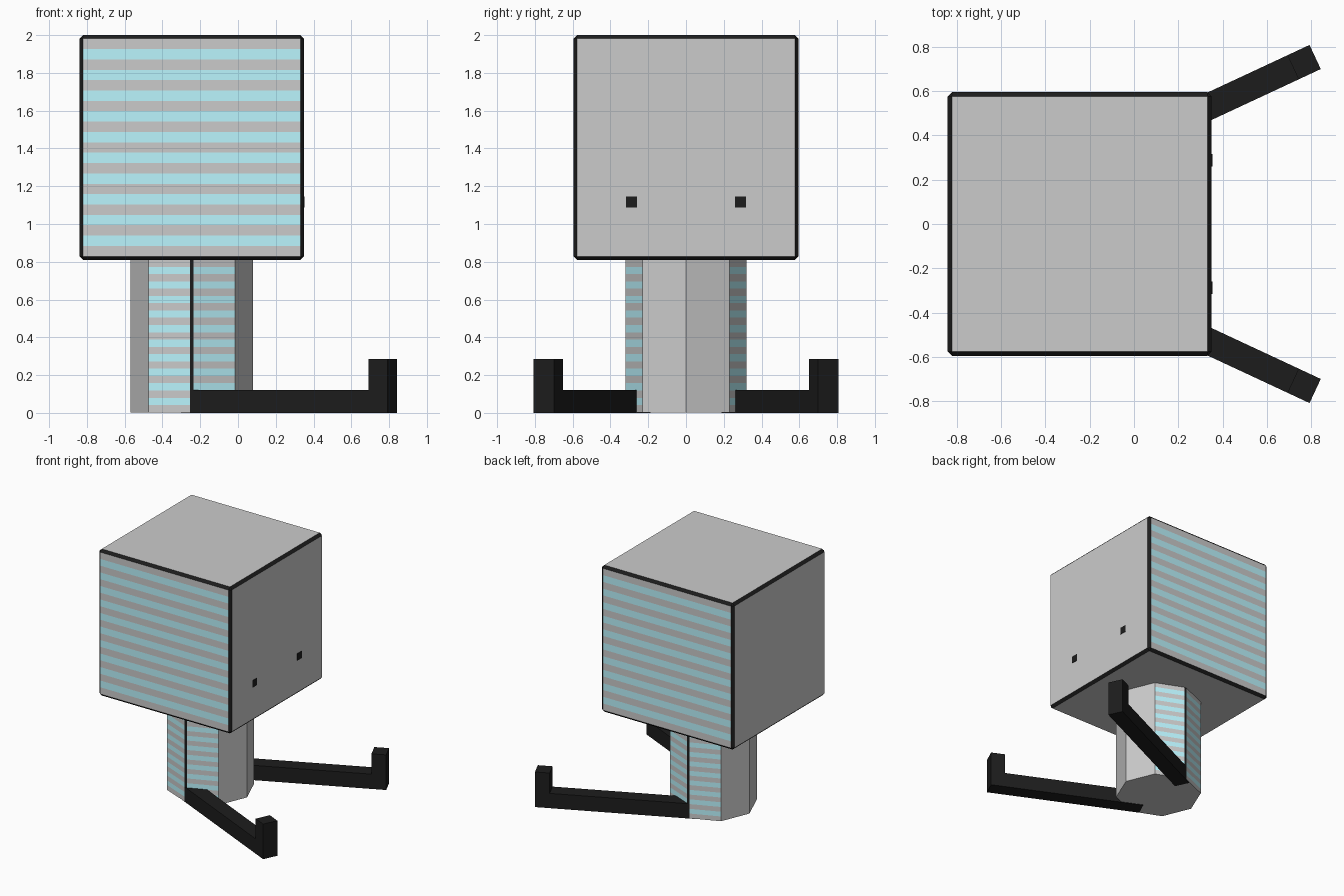
import bpy, bmesh, math
from mathutils import Matrix, Vector

if "Cube" in bpy.data.objects:
    bpy.data.objects.remove(bpy.data.objects["Cube"])

CX = -0.245          # shared centre line of head and body
BANDS = 21           # alternating grey / cyan bands


def material(name, rgb):
    m = bpy.data.materials.new(name)
    m.diffuse_color = (*rgb, 1)
    m.use_nodes = True
    m.node_tree.nodes["Principled BSDF"].inputs["Base Color"].default_value = m.diffuse_color
    return m


GREY = material("grey", (0.8, 0.8, 0.8))
BLACK = material("black", (0.012, 0.012, 0.012))
CYAN = material("cyan", (0.5, 0.92, 1.0))


def finish(name, bm, mats):
    me = bpy.data.meshes.new(name)
    bm.normal_update()
    bm.to_mesh(me)
    bm.free()
    for m in mats:
        me.materials.append(m)
    ob = bpy.data.objects.new(name, me)
    bpy.context.collection.objects.link(ob)
    return ob


def stripe(bm, z0, z1):
    """Cut the grey panels facing front and back into bands, colour every second one."""
    def panels():
        bm.normal_update()
        return [f for f in bm.faces if f.material_index == 0 and abs(f.normal.y) > 0.8]
    step = (z1 - z0) / BANDS
    for i in range(1, BANDS):
        fs = panels()
        geom = fs + list({e for f in fs for e in f.edges}) + list({v for f in fs for v in f.verts})
        bmesh.ops.bisect_plane(bm, geom=geom, dist=1e-6,
                               plane_co=(0, 0, z0 + i * step), plane_no=(0, 0, 1))
    for f in panels():
        if int((f.calc_center_median().z - z0) / step) % 2:
            f.material_index = 2


def box(bm, centre, size):
    mat = Matrix.Translation(centre) @ Matrix.Diagonal((*size, 1))
    bmesh.ops.create_cube(bm, size=1, matrix=mat)


# head: cube with black chamfered edges and striped front and back
bm = bmesh.new()
box(bm, (CX, 0, 1.405), (1.19, 1.19, 1.19))
bmesh.ops.bevel(bm, geom=bm.edges[:], offset=0.019, segments=1, affect='EDGES', material=1)
stripe(bm, 0.829, 1.981)
finish("head", bm, (GREY, BLACK, CYAN))

# body: octagonal column with black front and back edges
bm = bmesh.new()
Z0, Z1 = 0.003, 0.812
bmesh.ops.create_cone(bm, cap_ends=True, segments=8, radius1=0.325, radius2=0.325,
                      depth=Z1 - Z0, matrix=Matrix.Translation((CX, 0, (Z0 + Z1) / 2)))
ridges = [e for e in bm.edges if all(abs(v.co.x - CX) < 0.01 and abs(v.co.y) > 0.3 for v in e.verts)]
bmesh.ops.bevel(bm, geom=ridges, offset=0.011, segments=1, affect='EDGES', material=1)
stripe(bm, Z0, Z1)
finish("body", bm, (GREY, BLACK, CYAN))

# eyes: small squares low on the face
bm = bmesh.new()
for s in (-1, 1):
    box(bm, (0.346, s * 0.288, 1.116), (0.014, 0.057, 0.057))
finish("eyes", bm, (BLACK,))

# legs: L-shaped bars splayed 25 degrees, toes turned up
L, W, H, TOE, TIP = 1.207, 0.12, 0.12, 0.11, 0.285
PROFILE = [(0, 0), (L, 0), (L, TIP), (L - TOE, TIP), (L - TOE, H), (0, H)]
for s, name in ((-1, "front_leg"), (1, "back_leg")):
    bm = bmesh.new()
    face = bm.faces.new([bm.verts.new((x, -W / 2, z)) for x, z in PROFILE])
    ext = bmesh.ops.extrude_face_region(bm, geom=[face])
    bmesh.ops.translate(bm, vec=(0, W, 0),
                        verts=[g for g in ext["geom"] if isinstance(g, bmesh.types.BMVert)])
    bmesh.ops.recalc_face_normals(bm, faces=bm.faces[:])
    bm.transform(Matrix.Translation((-0.277, s * 0.243, 0)) @ Matrix.Rotation(s * math.radians(25), 4, 'Z'))
    finish(name, bm, (BLACK,))
